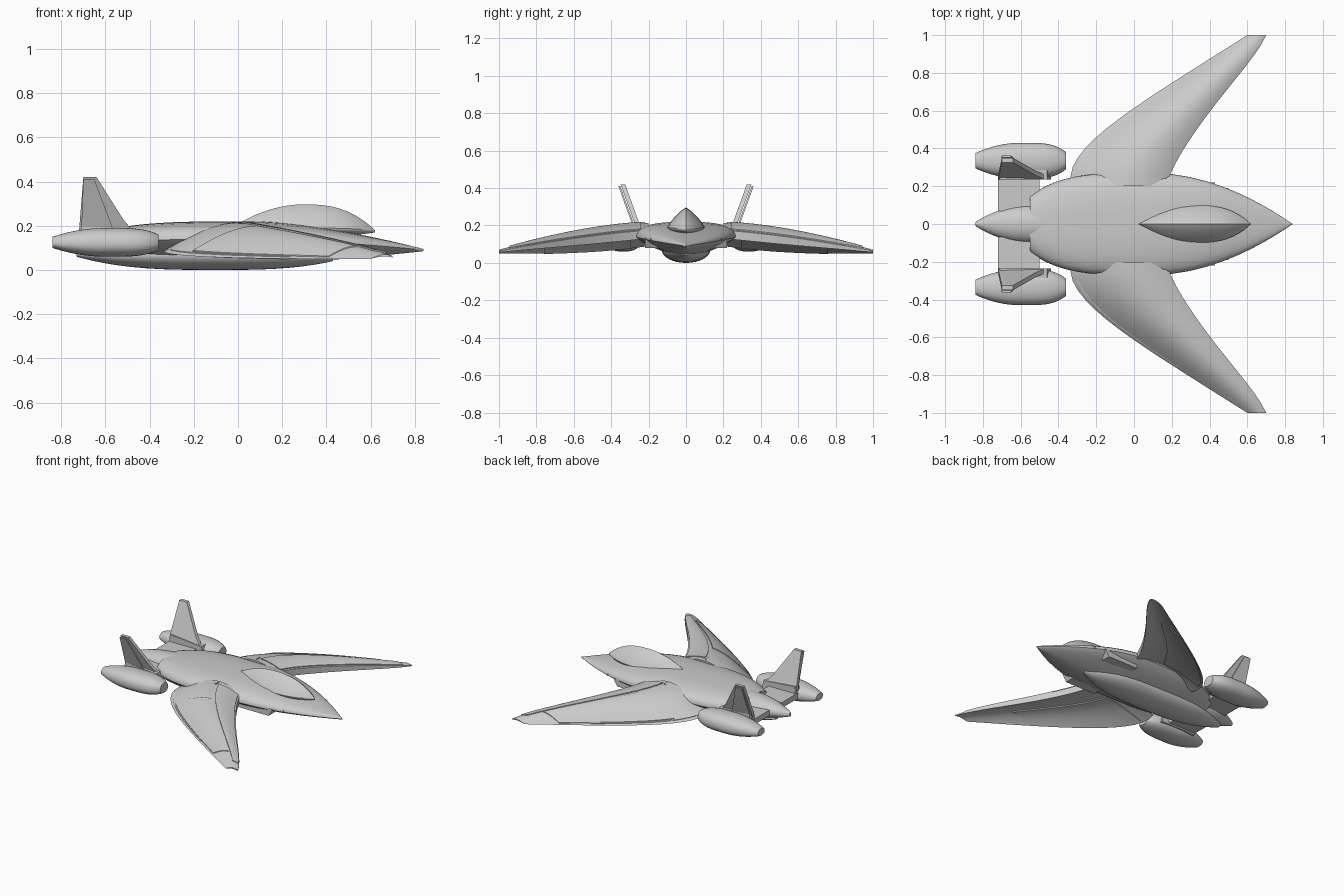
import bpy, bmesh
from math import sin, cos, pi, radians

if "Cube" in bpy.data.objects:
    bpy.data.objects.remove(bpy.data.objects["Cube"])

hull_grey = bpy.data.materials.new("hull_grey")
hull_grey.use_nodes = True
colour = (.6, .6, .6, 1)
hull_grey.diffuse_color = colour
hull_grey.node_tree.nodes["Principled BSDF"].inputs["Base Color"].default_value = colour


def loft(name, rings, mirror=True):
    """Skin a list of equal-length point rings and cap both ends."""
    bm = bmesh.new()
    loops = [[bm.verts.new(point) for point in ring] for ring in rings]
    for first, second in zip(loops, loops[1:]):
        for i in range(len(first)):
            bm.faces.new((first[i - 1], first[i], second[i], second[i - 1]))
    bm.faces.new(loops[0])
    bm.faces.new(loops[-1])
    bmesh.ops.remove_doubles(bm, verts=bm.verts, dist=.0005)
    bmesh.ops.recalc_face_normals(bm, faces=bm.faces)
    mesh = bpy.data.meshes.new(name)
    bm.to_mesh(mesh)
    bm.free()
    mesh.materials.append(hull_grey)
    part = bpy.data.objects.new(name, mesh)
    bpy.context.collection.objects.link(part)
    bpy.ops.object.select_all(action='DESELECT')
    part.select_set(True)
    bpy.context.view_layer.objects.active = part
    bpy.ops.object.shade_smooth_by_angle(angle=radians(35))
    if mirror:
        part.modifiers.new("Mirror", 'MIRROR').use_axis = (False, True, False)


def section(x, half, low, middle, high, upper, lower, side, count=32):
    """Cross-section with separate roundness above and below its widest line."""
    ring = []
    for i in range(count):
        c, s = cos(2 * pi * i / count), sin(2 * pi * i / count)
        power = upper if s >= 0 else lower
        reach = (abs(c) ** power + abs(s) ** power) ** (-1 / power)
        height = high - middle if s >= 0 else middle - low
        ring.append((x, side + half * c * reach, middle + height * s * reach))
    return ring


def body(name, rear, centre, front, wide=(2, 2), tall=(2, 2), upper=2, lower=2, side=0, steps=12):
    """Streamlined body through three stations: x, half width, low, middle, high.
    The wide and tall powers set how full the rear and front halves are."""
    rings = []
    for k in range(-steps, steps + 1):
        end, which = (rear, 0) if k < 0 else (front, 1)
        s = sin(pi / 2 * abs(k) / steps)
        powers = (1, wide[which]) + (tall[which],) * 3
        values = [c + (e - c) * s ** p for c, e, p in zip(centre, end, powers)]
        rings.append(section(*values, upper, lower, side))
    loft(name, rings, mirror=side > 0)


# Fuselage: broad shoulders tapering into a needle nose
body("fuselage", rear=(-.55, .15, .06, .12, .19), centre=(.1, .27, .03, .14, .22),
     front=(.84, 0, .085, .09, .095), wide=(4, 1.9), tall=(4, 1.5), upper=2.6, lower=1.3)

# Tail spine between the engines
body("tail_spine", rear=(-.84, .01, .11, .12, .14), centre=(-.5, .1, .05, .13, .2),
     front=(-.2, .1, .05, .13, .2), wide=(2.5, 1))

# Belly pod
body("belly_pod", rear=(-.73, .02, .06, .07, .08), centre=(-.1, .13, 0, .07, .1),
     front=(.43, .02, .04, .07, .09), wide=(3, 3), tall=(3, 3), lower=2)

# Canopy: pointed oval with a peaked ridge
body("canopy", rear=(.02, 0, .2, .21, .22), centre=(.3, .1, .15, .19, .297),
     front=(.62, 0, .17, .18, .18), wide=(2, 3), tall=(2, 2.6), upper=1.2)


# Swept wings: t runs from root to tip, u from trailing to leading edge
def upper_skin(u):
    return sin(2.4 * u)


def lower_skin(u):
    return sin(2.5 * u) * .55


def on_wing(t, u, skin, lift=0):
    back = 1.27 * t - .67 + .34 * (1 - t) ** 4.5
    front = .17 + .58 * t ** 1.3 - .05 * t ** 8
    base = .05 + .04 * (1 - t) ** 3
    crest = .215 - .145 * t ** 1.6
    return (back + u * (front - back), .2 + .8 * t, base + skin(u) * (crest - base) + lift)


def wing_part(name, span, chord, top, bottom, lift=0, steps=16):
    """Piece of wing between two skins, over a range of span and chord."""
    rings = []
    for i in range(steps + 1):
        t = span[0] + (span[1] - span[0]) * i / steps
        us = [chord[0] + (chord[1] - chord[0]) * k / steps for k in range(steps + 1)]
        rings.append([on_wing(t, u, top, lift) for u in us]
                     + [on_wing(t, u, bottom, -lift) for u in reversed(us)])
    loft(name, rings)


wing_part("wing", (0, 1), (0, 1), upper_skin, lower_skin)
wing_part("wing_top_panel", (.28, .84), (.06, .62), upper_skin, upper_skin, lift=.005)
wing_part("wing_slat", (.05, .93), (.68, .98), upper_skin, upper_skin, lift=.006)
wing_part("wing_lower_panel", (.12, .7), (.04, .6), lower_skin, lower_skin, lift=.008)


def plate(name, outline, y, thickness, lean=0):
    """Side-on outline of x and z, tilted outward by lean and given a thickness."""
    foot = min(z for x, z in outline)
    inner = [(x, y + lean * (z - foot), z) for x, z in outline]
    loft(name, [inner, [(x, across + thickness, z) for x, across, z in inner]])


# Side intakes and small shoulder fairings
plate("intake", [(.16, .08), (.4, .08), (.43, .13), (.16, .16)], y=.15, thickness=.07)
plate("intake_lip", [(.3, .14), (.5, .12), (.5, .13), (.3, .16)], y=.12, thickness=.07)
plate("shoulder_fairing", [(-.05, .2), (0, .2), (0, .22)], y=.22, thickness=.03)

# Engine nacelles, blunt in front and narrow behind
body("nacelle", rear=(-.84, .04, .1, .12, .15), centre=(-.6, .095, .06, .12, .19),
     front=(-.36, .045, .09, .12, .16), wide=(2, 4), tall=(2, 4), upper=2.3, lower=2.3, side=.335)
plate("nacelle_pylon", [(-.72, .11), (-.5, .11), (-.5, .15), (-.72, .15)], y=.07, thickness=.2)
plate("pylon_fairing", [(-.72, .1), (-.44, .1), (-.46, .18), (-.71, .2)], y=.235, thickness=.05)

# Outward-leaning tail fins with a thin outer plate
plate("tail_fin", [(-.72, .17), (-.47, .17), (-.52, .23), (-.64, .42), (-.7, .42)],
      y=.235, thickness=.025, lean=.36)
plate("fin_outer_plate", [(-.71, .17), (-.56, .17), (-.65, .41), (-.7, .41)],
      y=.265, thickness=.01, lean=.36)
